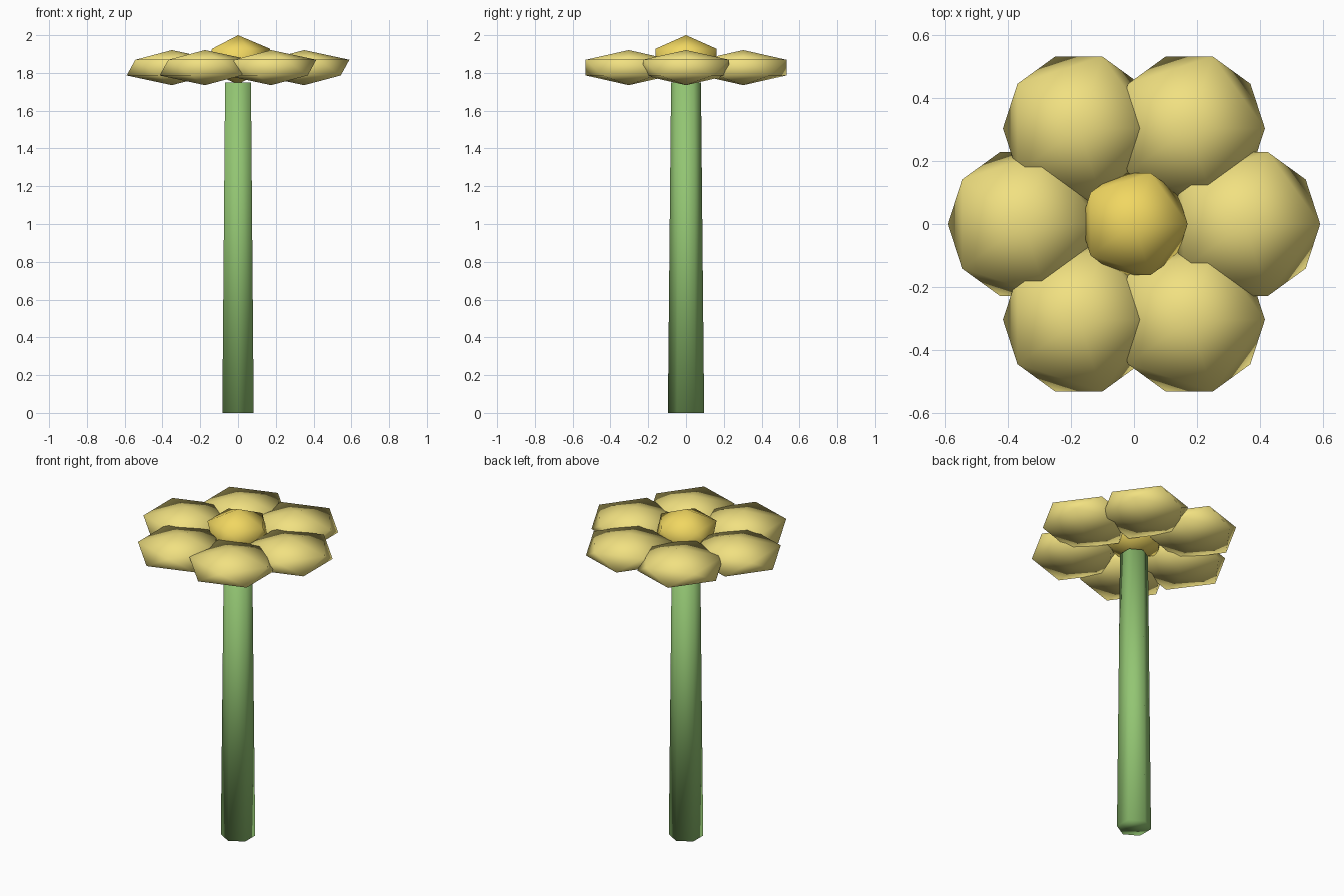
import bpy
from math import cos, sin, radians

if "Cube" in bpy.data.objects:
    bpy.data.objects.remove(bpy.data.objects["Cube"])


def material(name, rgb):
    mat = bpy.data.materials.new(name)
    mat.diffuse_color = (*rgb, 1)
    mat.use_nodes = True
    mat.node_tree.nodes["Principled BSDF"].inputs["Base Color"].default_value = mat.diffuse_color
    return mat


def finish(name, mat):
    obj = bpy.context.object
    obj.name = name
    obj.data.materials.append(mat)
    bpy.ops.object.transform_apply(location=False, rotation=False, scale=True)
    bpy.ops.object.shade_smooth()
    return obj


def flat_ico(name, location, radius, half_height, mat):
    # Squashed 20-sided ball, smooth shaded
    bpy.ops.mesh.primitive_ico_sphere_add(subdivisions=1, radius=1, location=location)
    bpy.context.object.scale = (radius, radius, half_height)
    return finish(name, mat)


green = material("stem_green", (0.29, 0.56, 0.17))
pale_yellow = material("petal_yellow", (0.88, 0.75, 0.22))
gold = material("centre_gold", (0.88, 0.68, 0.12))

# Tapered six-sided stem
bpy.ops.mesh.primitive_cone_add(vertices=6, radius1=0.096, radius2=0.079,
                                depth=1.75, location=(0, 0, 0.875))
finish("stem", green)

# Ring of six petals, all with the same orientation
for i in range(6):
    a = radians(60 * i)
    flat_ico(f"petal_{i + 1}", (0.35 * cos(a), 0.35 * sin(a), 1.828),
             0.268, 0.093, pale_yellow)

# Raised flower centre
flat_ico("flower_centre", (0, 0, 1.87), 0.19, 0.13, gold)
